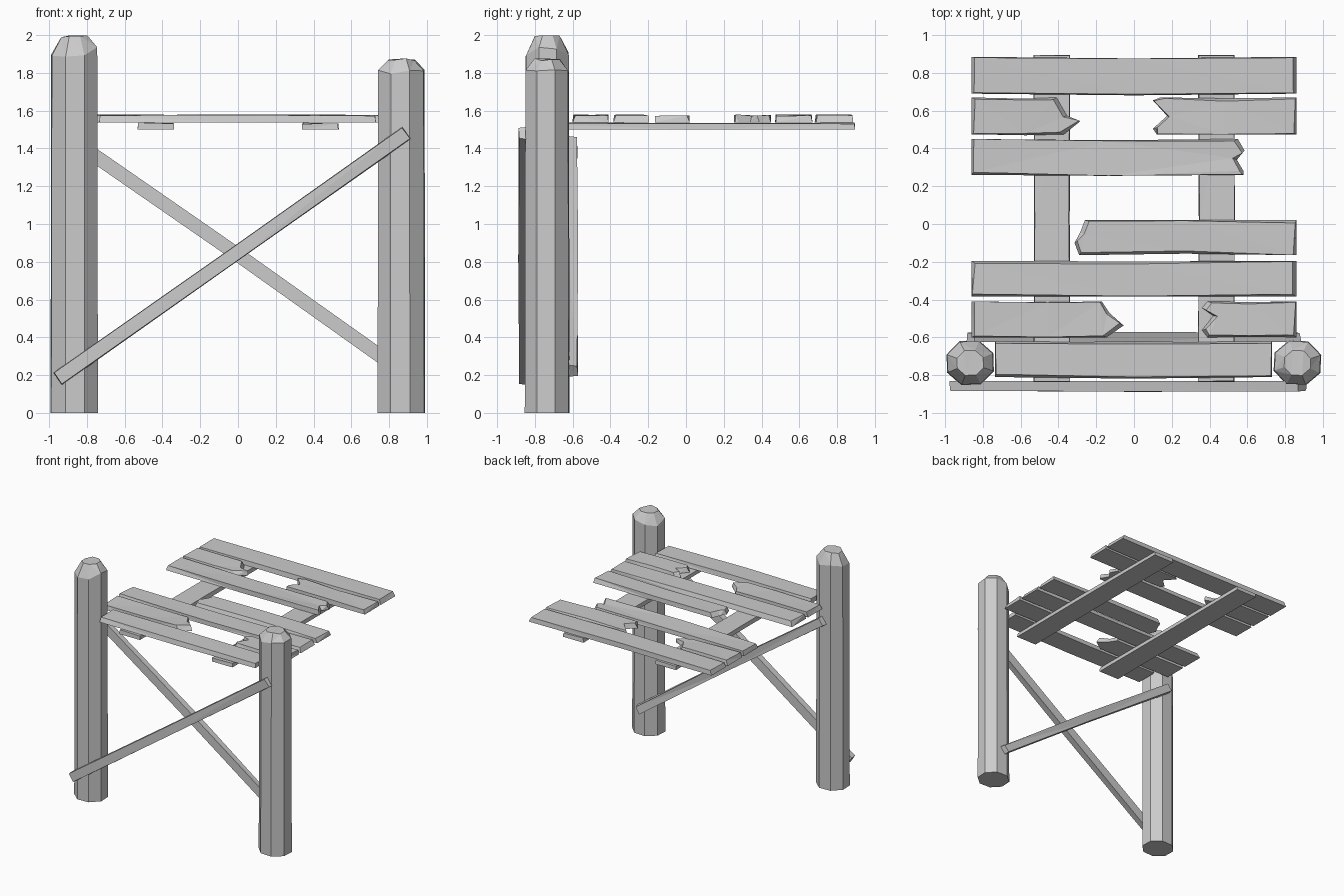
import bpy, bmesh, math, random
from mathutils import Matrix, Vector

random.seed(4)
cube = bpy.data.objects.get("Cube")
if cube:
    bpy.data.objects.remove(cube)

wood = bpy.data.materials.new("weathered grey wood")
wood.use_nodes = True
GREY = (0.6, 0.6, 0.6, 1)
wood.diffuse_color = GREY
wood.node_tree.nodes["Principled BSDF"].inputs["Base Color"].default_value = GREY


def finish(name, bm, matrix=None):
    bmesh.ops.recalc_face_normals(bm, faces=bm.faces)
    big = [f for f in bm.faces if len(f.verts) > 3]
    bmesh.ops.triangulate(bm, faces=big)
    if matrix:
        bm.transform(matrix)
    mesh = bpy.data.meshes.new(name)
    bm.to_mesh(mesh)
    bm.free()
    mesh.materials.append(wood)
    ob = bpy.data.objects.new(name, mesh)
    bpy.context.collection.objects.link(ob)


def loft(bm, rings):
    """Skin a stack of equal-length point rings and cap both ends."""
    rows = [[bm.verts.new(p) for p in ring] for ring in rings]
    n = len(rows[0])
    for a, b in zip(rows, rows[1:]):
        for i in range(n):
            j = (i + 1) % n
            bm.faces.new((a[i], a[j], b[j], b[i]))
    bm.faces.new(rows[0][::-1])
    bm.faces.new(rows[-1])


STRAIGHT = [(0, 0), (1, 0)]


def board(name, x0, x1, y0, y1, z0, z1, left=STRAIGHT, right=STRAIGHT,
          matrix=None, bevel=0.022, bow=0.01):
    """Hewn board; end profiles list (fraction of width, x offset) from low y to high y."""
    w, xm = y1 - y0, (x0 + x1) / 2
    b = random.uniform(-bow, bow)
    outline = [(x0 + d, y0 + f * w, 1) for f, d in reversed(left)]
    outline.append((xm, y0 + b, 0))
    outline += [(x1 + d, y0 + f * w, -1) for f, d in right]
    outline.append((xm, y1 + b * 0.5 - 0.004, 0))
    bottom = [(x, y, z0) for x, y, s in outline]
    top = []
    for x, y, s in outline:
        inward = 1 if y < (y0 + y1) / 2 else -1
        top.append((x + s * bevel * random.uniform(0.2, 1.1),
                    y + inward * bow * random.uniform(0, 1.5),
                    z1 - random.uniform(0, 0.008)))
    bm = bmesh.new()
    loft(bm, [bottom, top])
    finish(name, bm, matrix)


def post(name, cx, cy, height, turn):
    """Eight-sided post with a rough chopped crown."""
    bm = bmesh.new()
    levels = [(0, 0.134, 0), (height - 0.09, 0.13, 0.03), (height - 0.008, 0.075, 0.008)]
    rings = []
    for z, r, rough in levels:
        ring = []
        for i in range(8):
            a = math.radians(22.5 + turn + 45 * i)
            ring.append((cx + r * math.cos(a), cy + r * 0.94 * math.sin(a),
                         z + random.uniform(-rough, rough)))
        rings.append(ring)
    loft(bm, rings)
    finish(name, bm)


post("right_post", -0.867, -0.735, 2.0, 2)
post("left_post", 0.865, -0.735, 1.88, -3)

# Deck planks
Z0, Z1 = 1.537, 1.58
board("deck_plank_back", -0.86, 0.86, 0.69, 0.885, Z0, Z1)
board("broken_plank_back_right", -0.86, -0.285, 0.475, 0.67, Z0, Z1,
      right=[(0, -0.085), (0.35, 0), (0.5, -0.07), (1, -0.125)])
board("broken_plank_back_left", 0.10, 0.86, 0.475, 0.67, Z0, Z1,
      left=[(0, 0.02), (0.15, 0), (0.5, 0.075), (0.92, 0), (1, 0.04)])
board("broken_plank_middle_right", -0.86, 0.585, 0.26, 0.45, Z0, Z1,
      right=[(0, -0.005), (0.1, -0.005), (0.42, -0.04), (0.68, 0), (1, -0.035)])
board("broken_plank_middle_left", -0.315, 0.86, -0.165, 0.02, Z0, Z1,
      left=[(0, 0.025), (0.35, 0), (0.65, 0.03), (1, 0.055)])
board("deck_plank_middle", -0.86, 0.86, -0.385, -0.195, Z0, Z1)
board("broken_plank_front_right", -0.86, -0.055, -0.60, -0.41, Z0, Z1,
      right=[(0, -0.09), (0.33, 0), (0.68, -0.075), (1, -0.115)])
board("broken_plank_front_left", 0.36, 0.86, -0.60, -0.41, Z0, Z1,
      left=[(0, 0.03), (0.2, 0), (0.6, 0.06), (0.82, 0), (1, 0.03)])
board("deck_plank_front", -0.735, 0.73, -0.81, -0.62, Z0, Z1, bevel=0.005)

# Stringers under the deck
for side, x in (("right", -0.435), ("left", 0.435)):
    turn = Matrix.Translation((x, 0.03, 0)) @ Matrix.Rotation(math.pi / 2, 4, 'Z')
    board(side + "_stringer", -0.865, 0.865, -0.097, 0.097, 1.5, 1.538,
          matrix=turn, bevel=0.005, bow=0.004)


# Crossed braces, on the front and back of the posts
def brace(name, start, end, outward, width, thick):
    a, b = Vector(start), Vector(end)
    along = (b - a).normalized()
    normal = Vector((0, outward, 0))
    across = normal.cross(along)
    m = Matrix((along, across, normal)).transposed().to_4x4()
    m.translation = (a + b) / 2
    h = (b - a).length / 2
    board(name, -h, h, -width / 2, width / 2, 0, thick, matrix=m, bevel=0.005, bow=0.006)


brace("front_brace", (-0.955, -0.83, 0.18), (0.893, -0.83, 1.482), -1, 0.08, 0.06)
brace("back_brace", (-0.865, -0.625, 1.435), (0.865, -0.625, 0.222), 1, 0.074, 0.055)
